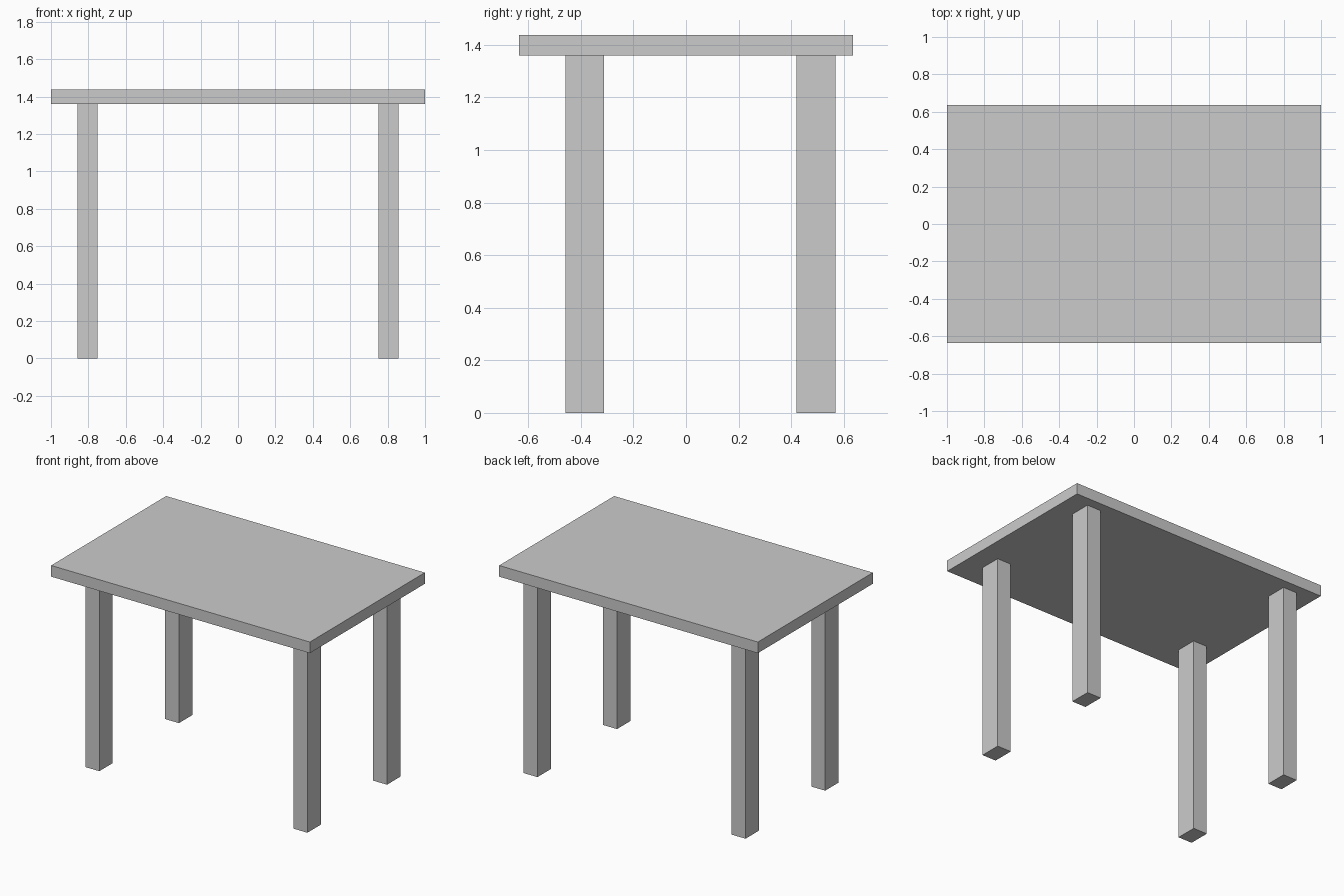
import bpy

if "Cube" in bpy.data.objects:
    bpy.data.objects.remove(bpy.data.objects["Cube"])


def box(name, x, y, z):
    """Box spanning the given (min, max) ranges."""
    spans = (x, y, z)
    bpy.ops.mesh.primitive_cube_add(size=1, location=[(a + b) / 2 for a, b in spans])
    obj = bpy.context.object
    obj.name = name
    obj.scale = [b - a for a, b in spans]
    bpy.ops.object.transform_apply(location=False, rotation=False, scale=True)
    return obj


TOP_UNDERSIDE, TOP_HEIGHT = 1.36, 1.438

# Table top
box("table_top", (-1, 1), (-0.635, 0.635), (TOP_UNDERSIDE, TOP_HEIGHT))

# Four legs, set slightly towards the back
for row, y in (("front", (-0.459, -0.311)), ("back", (0.42, 0.568))):
    for side, x in (("left", (-0.858, -0.751)), ("right", (0.751, 0.858))):
        box(f"{row}_{side}_leg", x, y, (0, TOP_UNDERSIDE))
